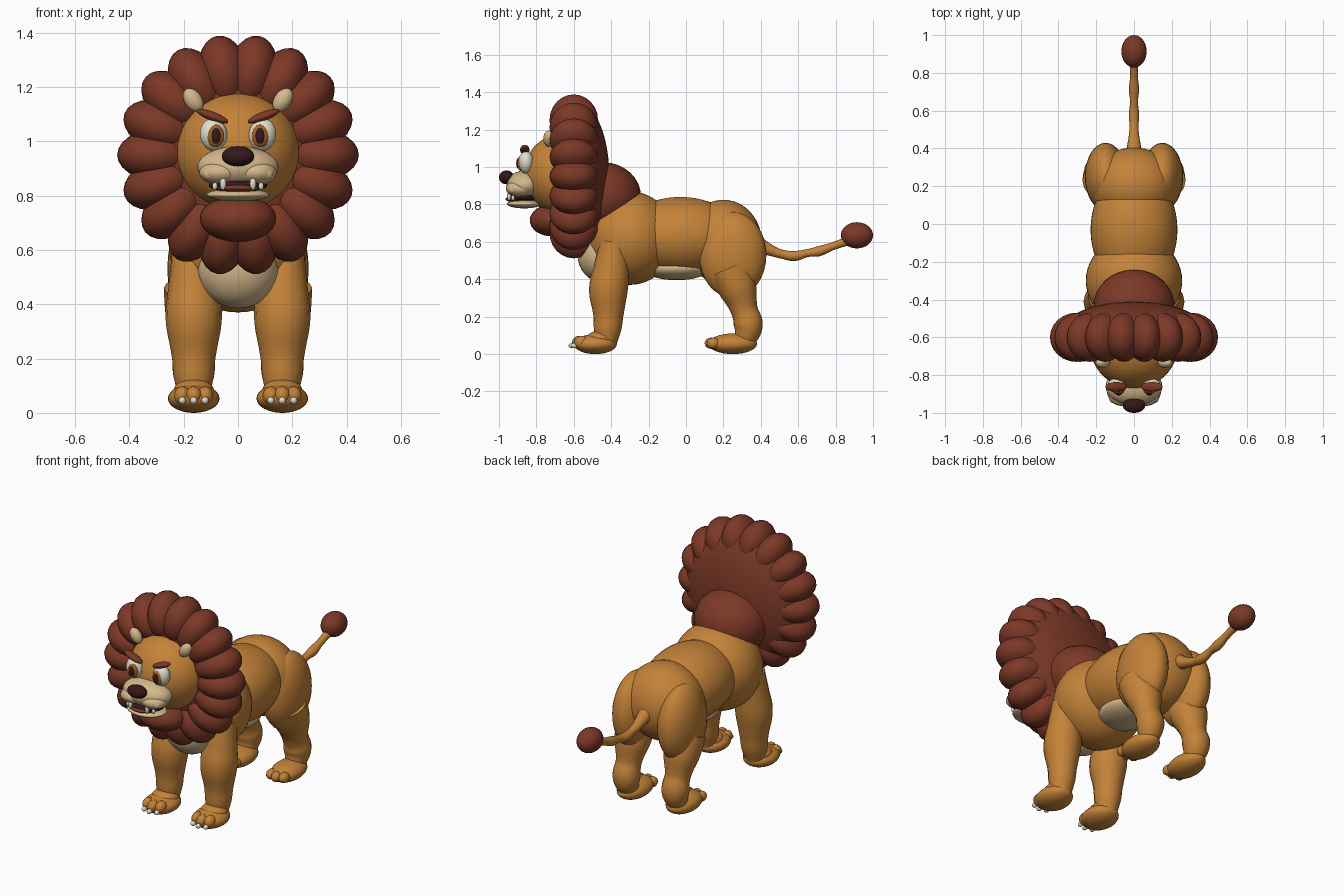
import bpy
import math

cube = bpy.data.objects.get("Cube")
if cube:
    bpy.data.objects.remove(cube, do_unlink=True)


def material(name, color):
    m = bpy.data.materials.new(name)
    m.use_nodes = True
    m.diffuse_color = (*color, 1)
    m.node_tree.nodes["Principled BSDF"].inputs["Base Color"].default_value = (*color, 1)
    return m


FUR = material("tan fur", (0.55, 0.225, 0.04))
MANE = material("red brown mane", (0.2, 0.04, 0.02))
CREAM = material("cream fur", (0.66, 0.48, 0.26))
WHITE = material("ivory white", (0.75, 0.74, 0.62))
DARK = material("dark nose", (0.035, 0.009, 0.011))
IRIS = material("amber iris", (0.36, 0.12, 0.018))


def ball(name, loc, size, mat, rot=(0, 0, 0), segs=32):
    """Smooth ellipsoid with half sizes given per axis."""
    bpy.ops.mesh.primitive_uv_sphere_add(segments=segs, ring_count=segs // 2,
                                         location=loc, rotation=rot)
    ob = bpy.context.object
    ob.name = name
    ob.scale = size
    ob.data.materials.append(mat)
    bpy.ops.object.shade_smooth()
    return ob


def pair(name, loc, size, mat, rot=(0, 0, 0), segs=32):
    """Left and right mirrored ellipsoids."""
    for side, s in (("left", 1), ("right", -1)):
        ball(f"{side}_{name}", (s * loc[0], loc[1], loc[2]), size, mat,
             (rot[0], s * rot[1], s * rot[2]), segs)


def limb(name, x, path, mat):
    """Round tube through (y, z, radius) points."""
    cu = bpy.data.curves.new(name, "CURVE")
    cu.dimensions = "3D"
    cu.bevel_depth = 1
    cu.bevel_resolution = 6
    cu.resolution_u = 8
    cu.use_fill_caps = True
    sp = cu.splines.new("BEZIER")
    sp.bezier_points.add(len(path) - 1)
    for p, (y, z, r) in zip(sp.bezier_points, path):
        p.co = (x, y, z)
        p.radius = r
        p.handle_left_type = p.handle_right_type = "AUTO"
    sp.radius_interpolation = "CARDINAL"
    cu.materials.append(mat)
    ob = bpy.data.objects.new(name, cu)
    bpy.context.collection.objects.link(ob)


# Torso
ball("chest", (0, -0.3, 0.62), (0.255, 0.24, 0.25), FUR, segs=48)
ball("waist", (0, -0.03, 0.63), (0.23, 0.32, 0.21), FUR, segs=48)
ball("rump", (0, 0.2, 0.6), (0.23, 0.205, 0.225), FUR, segs=48)
ball("chest_patch", (0, -0.45, 0.53), (0.15, 0.13, 0.145), CREAM)
ball("belly_patch", (0, -0.05, 0.46), (0.15, 0.18, 0.065), CREAM)
pair("thigh", (0.15, 0.25, 0.53), (0.11, 0.18, 0.23), FUR)

# Legs, paws, toes and front claws
FRONT = [(-0.38, 0.6, 0.08), (-0.4, 0.45, 0.095), (-0.415, 0.34, 0.103),
         (-0.415, 0.22, 0.083), (-0.42, 0.13, 0.073), (-0.43, 0.06, 0.06)]
HIND = [(0.23, 0.46, 0.11), (0.28, 0.34, 0.1), (0.31, 0.24, 0.073),
        (0.333, 0.15, 0.077), (0.31, 0.06, 0.055)]
LEG_X = 0.163
for side, s in (("left", 1), ("right", -1)):
    limb(f"{side}_front_leg", s * LEG_X, FRONT, FUR)
    limb(f"{side}_hind_leg", s * LEG_X, HIND, FUR)
pair("front_paw", (LEG_X, -0.485, 0.053), (0.095, 0.115, 0.053), FUR)
pair("hind_paw", (LEG_X, 0.25, 0.055), (0.085, 0.13, 0.055), FUR)
pair("front_instep", (LEG_X, -0.46, 0.08), (0.075, 0.075, 0.045), FUR)
for i in (-1, 0, 1):
    x = LEG_X + i * 0.042
    drop = 0.012 * abs(i)
    pair("front_toe", (x, -0.57 + drop, 0.063), (0.031, 0.04, 0.035), FUR, segs=16)
    pair("claw", (x, -0.61 + drop, 0.045), (0.014, 0.018, 0.014), WHITE, segs=12)
    pair("hind_toe", (x, 0.135 + drop, 0.058), (0.028, 0.036, 0.03), FUR, segs=16)

# Tail with tuft
limb("tail", 0, [(0.36, 0.6, 0.045), (0.44, 0.56, 0.032), (0.51, 0.535, 0.024),
                 (0.58, 0.525, 0.027), (0.65, 0.54, 0.021), (0.71, 0.55, 0.027),
                 (0.78, 0.575, 0.021), (0.88, 0.61, 0.024)], FUR)
ball("tail_tuft", (0, 0.914, 0.635), (0.067, 0.086, 0.07), MANE)

# Mane: lobed ring, domed back, neck ruff and beard
MANE_Z = 0.95
LOBES = 18
for i in range(LOBES):
    a = 2 * math.pi * i / LOBES
    ball(f"mane_lobe_{i + 1}",
         (0.305 * math.cos(a), -0.6, MANE_Z + 0.305 * math.sin(a)),
         (0.14, 0.13, 0.092), MANE, (0, -a, 0), 24)
ball("mane_back", (0, -0.57, MANE_Z), (0.385, 0.16, 0.385), MANE, segs=48)
ball("neck_ruff", (0, -0.44, 0.84), (0.215, 0.2, 0.185), MANE)
ball("beard", (0, -0.72, 0.715), (0.14, 0.115, 0.085), MANE)

# Head, ears and muzzle
ball("head", (0, -0.65, 0.96), (0.23, 0.22, 0.22), FUR, segs=48)
pair("ear", (0.165, -0.735, 1.152), (0.032, 0.028, 0.048), CREAM, (0, 0.6, 0))
ball("muzzle", (0, -0.86, 0.905), (0.15, 0.1, 0.077), CREAM)
pair("muzzle_lobe", (0.065, -0.885, 0.885), (0.078, 0.078, 0.047), CREAM)
pair("cheek_bump", (0.105, -0.925, 0.88), (0.026, 0.024, 0.024), CREAM, segs=16)
ball("nose", (0, -0.96, 0.945), (0.06, 0.04, 0.037), DARK)

# Mouth
ball("mouth_inside", (0, -0.87, 0.838), (0.108, 0.083, 0.025), DARK)
ball("tongue", (0, -0.885, 0.828), (0.085, 0.08, 0.02), MANE)
ball("lower_jaw", (0, -0.865, 0.803), (0.117, 0.092, 0.024), CREAM)
pair("fang", (0.055, -0.945, 0.845), (0.012, 0.012, 0.025), WHITE, segs=12)
pair("small_tooth", (0.085, -0.925, 0.835), (0.01, 0.01, 0.014), WHITE, segs=12)

# Eyes and brows
pair("eye", (0.09, -0.855, 1.025), (0.05, 0.04, 0.06), WHITE, (0, 0.15, 0))
pair("iris", (0.083, -0.882, 1.02), (0.032, 0.02, 0.042), IRIS)
pair("pupil", (0.081, -0.896, 1.02), (0.017, 0.012, 0.029), DARK, segs=16)
pair("brow", (0.094, -0.862, 1.092), (0.062, 0.025, 0.017), MANE, (0, -0.36, 0))
